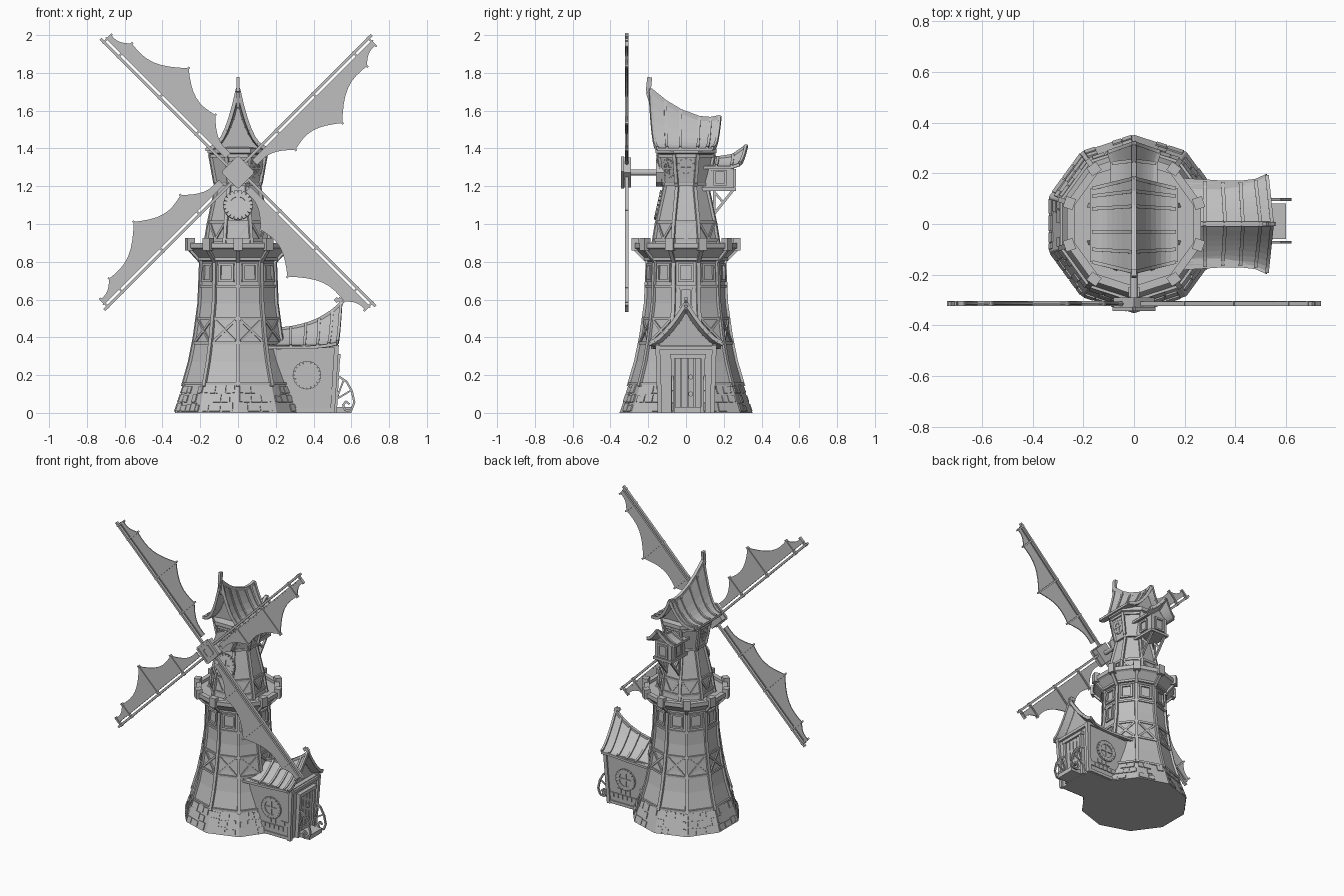
import bpy, bmesh, math, random
from mathutils import Vector, Matrix

cube = bpy.data.objects.get("Cube")
if cube:
    bpy.data.objects.remove(cube, do_unlink=True)
random.seed(4)

stone_grey = bpy.data.materials.new("stone_grey")
stone_grey.use_nodes = True
GREY = (0.52, 0.52, 0.52, 1)
stone_grey.diffuse_color = GREY
stone_grey.node_tree.nodes["Principled BSDF"].inputs["Base Color"].default_value = GREY


def finish(name, bm, thickness=0, turn=0):
    bmesh.ops.recalc_face_normals(bm, faces=bm.faces)
    mesh = bpy.data.meshes.new(name)
    bm.to_mesh(mesh)
    bm.free()
    mesh.materials.append(stone_grey)
    obj = bpy.data.objects.new(name, mesh)
    obj.rotation_euler.z = turn
    bpy.context.collection.objects.link(obj)
    if thickness:
        mod = obj.modifiers.new("thickness", 'SOLIDIFY')
        mod.thickness = thickness
        mod.offset = 0
    return obj


def frame(along, normal):
    side = normal.cross(along).normalized()
    return Matrix((side, along.cross(side).normalized(), along)).transposed().to_4x4()


def beam(bm, a, b, width, depth, normal):
    a, b = Vector(a), Vector(b)
    along = (b - a).normalized()
    mat = Matrix.Translation((a + b) / 2) @ frame(along, Vector(normal))
    bmesh.ops.create_cube(bm, size=1, matrix=mat @ Matrix.Diagonal((width, depth, (b - a).length, 1)))


def path(bm, points, width, depth, normal):
    for a, b in zip(points, points[1:]):
        beam(bm, a, b, width, depth, normal)


def block(bm, low, high):
    low, high = Vector(low), Vector(high)
    mat = Matrix.Translation((low + high) / 2) @ Matrix.Diagonal((*(high - low), 1))
    bmesh.ops.create_cube(bm, size=1, matrix=mat)


def disc(bm, center, normal, radius, depth, sides=20):
    quat = Vector(normal).to_track_quat('Z', 'Y')
    mat = Matrix.Translation(center) @ quat.to_matrix().to_4x4()
    bmesh.ops.create_cone(bm, cap_ends=True, segments=sides, radius1=radius, radius2=radius,
                          depth=depth, matrix=mat)


def round_window(bm, center, normal, radius, depth):
    center, normal = Vector(center), Vector(normal).normalized()
    side = normal.cross(Vector((0, 0, 1))).normalized()
    up = side.cross(normal)
    disc(bm, center - normal * depth * 0.3, normal, radius * 0.9, depth * 0.6)
    ring = [center + radius * (side * math.cos(t) + up * math.sin(t))
            for t in (k * math.tau / 20 for k in range(21))]
    path(bm, ring, depth, radius * 0.22, side.cross(up))
    beam(bm, center - side * radius, center + side * radius, 0.012, 0.012, normal)
    beam(bm, center - up * radius, center + up * radius, 0.012, 0.012, normal)


class Tower:
    """Polygonal tower with a (radius, height) profile."""

    def __init__(self, profile, sides, phase):
        self.profile, self.sides, self.phase = profile, sides, phase

    def corner(self, i, r, z):
        t = self.phase + math.tau * i / self.sides
        return Vector((r * math.cos(t), r * math.sin(t), z))

    def radius(self, z):
        for (r0, z0), (r1, z1) in zip(self.profile, self.profile[1:]):
            if z0 <= z <= z1:
                return r0 + (r1 - r0) * (z - z0) / (z1 - z0)
        return self.profile[-1][0]

    def at(self, i, f, z):
        r = self.radius(z)
        return self.corner(i, r, z).lerp(self.corner(i + 1, r, z), f)

    def normal(self, i):
        return self.corner(i + 0.5, 1, 0)

    def body(self, name, extra):
        bm = bmesh.new()
        rings = [[bm.verts.new(self.corner(i, r, z)) for i in range(self.sides)]
                 for r, z in self.profile + extra]
        for low, high in zip(rings, rings[1:]):
            for i in range(self.sides):
                j = (i + 1) % self.sides
                bm.faces.new((low[i], low[j], high[j], high[i]))
        bm.faces.new(rings[0])
        bm.faces.new(rings[-1])
        finish(name, bm)

    def ribs(self, bm, heights, width):
        for i in range(self.sides):
            path(bm, [self.at(i, 0, z) for z in heights], width, 0.022, self.corner(i, 1, 0))

    def band(self, bm, z, height, depth):
        for i in range(self.sides):
            beam(bm, self.at(i, 0, z), self.at(i, 1, z), height, depth, self.normal(i))

    def strip(self, bm, i, a, b, width, depth=0.014):
        beam(bm, self.at(i, *a), self.at(i, *b), width, depth, self.normal(i))

    def window(self, bm, i, z0, z1, f):
        for g in (f, 1 - f):
            self.strip(bm, i, (g, z0), (g, z1), 0.012, 0.024)
        for z in (z0, z1):
            self.strip(bm, i, (f - 0.06, z), (1.06 - f, z), 0.012, 0.024)


# Lower tower: body, timber, windows, stones, parapet
lower = Tower([(.352, 0), (.3, .15), (.265, .27), (.238, .4), (.212, .58), (.203, .8),
               (.265, .865), (.278, .872), (.278, .9)], 10, math.pi / 2)
lower.body("lower_tower", [(.245, .9), (.245, .88), (.1, .88)])
bm = bmesh.new()
lower.ribs(bm, [.14, .27, .4, .58, .8, .865], .02)
for z in (.37, .5, .67, .815):
    lower.band(bm, z, .014, .016)
lower.band(bm, .155, .014, .018)
for i in range(10):
    lower.strip(bm, i, (.1, .38), (.9, .49), .013)
    lower.strip(bm, i, (.9, .38), (.1, .49), .013)
    lower.window(bm, i, .7, .785, .22)
lower.window(bm, 7, .56, .66, .3)
finish("lower_timber", bm)

bm = bmesh.new()
for i in range(10):
    for row in range(3):
        z, f = .008 + row * .048, .03
        while f < .85:
            step = random.uniform(.16, .34)
            end = min(f + step, .97)
            if random.random() < .8:
                mid = (f + end) / 2
                width = (end - f) * .618 * lower.radius(z) * .9
                lower.strip(bm, i, (mid, z), (mid, z + random.uniform(.032, .043)), width, .012)
            f = end
finish("base_stones", bm)

bm = bmesh.new()
for i in range(10):
    beam(bm, lower.corner(i, .268, .86), lower.corner(i, .268, .925), .045, .04, lower.corner(i, 1, 0))
finish("parapet_blocks", bm)

# Upper tower
upper = Tower([(.186, .88), (.165, 1.0), (.142, 1.1), (.118, 1.2), (.128, 1.22), (.157, 1.37),
               (.174, 1.375), (.174, 1.4)], 8, math.pi / 8)
upper.body("upper_tower", [(.1, 1.41)])
bm = bmesh.new()
upper.ribs(bm, [.88, 1.0, 1.1, 1.2, 1.22, 1.37], .018)
for z in (.915, 1.01, 1.21, 1.36):
    upper.band(bm, z, .016, .016)
for i in range(8):
    upper.strip(bm, i, (.08, 1.0), (.5, .92), .012)
    upper.strip(bm, i, (.92, 1.0), (.5, .92), .012)
finish("upper_timber", bm)

bm = bmesh.new()
for i in (0, 2, 4, 6, 7):
    if i not in (1, 5):
        n = upper.normal(i - 1)
        if n.y < .9:
            round_window(bm, upper.at(i - 1, .5, 1.295), n + Vector((0, 0, -.2)), .04, .024)
round_window(bm, (0, -.147, 1.1), (0, -1, .22), .062, .035)
finish("upper_windows", bm)


def roof(name, stations, power, gables, turn=0):
    """Concave saddle roof; stations hold ridge pos, ridge z, eave pos, eave z, half width."""
    bm, rib_bm, rows = bmesh.new(), bmesh.new(), []
    for ridge, top, eave, low, half in stations:
        row = []
        for k in range(-8, 9):
            s = abs(k) / 8
            row.append(Vector((half * k / 8, ridge + (eave - ridge) * s,
                               low + (top - low) * (1 - s) ** power)))
        rows.append(row)
        path(rib_bm, [p + Vector((0, 0, .006)) for p in row], .014, .02, (0, 0.01, 1))
    grid = [[bm.verts.new(p) for p in row] for row in rows]
    for a, b in zip(grid, grid[1:]):
        for k in range(16):
            bm.faces.new((a[k], a[k + 1], b[k + 1], b[k]))
    for g in gables:
        bm.faces.new([bm.verts.new(p) for p in rows[g]])
    path(rib_bm, [row[8] for row in rows], .02, .024, (0, 0, 1))
    for side in (0, 16):
        path(rib_bm, [row[side] for row in rows], .016, .016, (0, 0, 1))
    finish(name, bm, .012, turn)
    finish(name + "_ribs", rib_bm, 0, turn)


# Cap roof with leaning finial
roof("cap_roof", [(-.19, 1.71, -.15, 1.395, .165), (-.11, 1.645, -.1, 1.395, .165),
                  (-.03, 1.597, -.03, 1.395, .165), (.07, 1.56, .06, 1.395, .165),
                  (.13, 1.555, .11, 1.395, .165), (.18, 1.565, .14, 1.395, .165)], 2.5, (1, 4))
bm = bmesh.new()
path(bm, [(0, -.175, 1.62), (0, -.2, 1.7), (0, -.192, 1.777)], .018, .026, (0, 1, 0))
finish("cap_finial", bm)

# Rear dormer with lattice brackets
roof("dormer_roof", [(.08, 1.35, .08, 1.3, .085), (.17, 1.347, .16, 1.3, .085),
                     (.25, 1.36, .24, 1.3, .085), (.32, 1.41, .285, 1.315, .1)], 1.5, (2,))
bm = bmesh.new()
block(bm, (-.065, .08, 1.18), (.065, .255, 1.305))
block(bm, (-.073, .08, 1.175), (.073, .265, 1.192))
for x in (-.065, .065):
    for y in (.15, .21):
        beam(bm, (x, y, 1.21), (x, y, 1.28), .012, .018, (1, 0, 0))
    for z in (1.21, 1.28):
        beam(bm, (x, .145, z), (x, .215, z), .012, .018, (1, 0, 0))
    beam(bm, (x * .8, .13, 1.03), (x * .8, .25, 1.18), .014, .014, (1, 0, 0))
    beam(bm, (x * .8, .15, 1.06), (x * .8, .15, 1.18), .012, .012, (1, 0, 0))
    beam(bm, (x * .8, .15, 1.17), (x * .8, .2, 1.11), .012, .012, (1, 0, 0))
    beam(bm, (x * .5, .257, 1.205), (x * .5, .257, 1.285), .012, .016, (0, 1, 0))
for z in (1.205, 1.285):
    beam(bm, (-.04, .257, z), (.04, .257, z), .012, .016, (0, 1, 0))
finish("dormer", bm)

# Side house: roof, leaning walls, timber, stones
roof("house_roof", [(.16, .435, .16, .345, .175), (.28, .447, .28, .345, .168),
                    (.36, .465, .35, .345, .163), (.43, .492, .42, .35, .163),
                    (.5, .535, .48, .357, .17), (.545, .575, .525, .367, .19)], 1.5, (4,), -math.pi / 2)
bm = bmesh.new()
block(bm, (.12, -.14, 0), (.5, .14, .36))
for v in bm.verts:
    if v.co.z > .1:
        v.co.y *= 1.07
        if v.co.x > .3:
            v.co.x = .518
finish("house_walls", bm)

bm = bmesh.new()
for s in (-1, 1):
    beam(bm, (.5, s * .138, 0), (.522, s * .15, .36), .024, .024, (0, 1, 0))
    beam(bm, (.2, s * .151, .345), (.525, s * .151, .355), .018, .014, (0, 1, 0))
    beam(bm, (.25, s * .141, .015), (.5, s * .141, .015), .02, .014, (0, 1, 0))
    round_window(bm, (.365, s * .15, .2), (0, s, 0), .062, .028)
    for row in range(2):
        for k in range(6):
            x = .3 + k * .035 + row * .012
            if random.random() < .8:
                beam(bm, (x, s * .142, .055 + row * .04), (x, s * .143, .085 + row * .04), .03, .012, (0, 1, 0))
beam(bm, (.52, -.15, .345), (.52, .15, .345), .02, .024, (1, 0, 0))
path(bm, [(.53, 0, .55), (.55, 0, .59), (.53, 0, .605), (.515, 0, .59)], .022, .014, (0, 1, 0))
finish("house_timber", bm)

# Door, knobs, step
bm = bmesh.new()
for y in (-.07, .09):
    beam(bm, (.508, y, 0), (.526, y, .3), .02, .03, (1, 0, 0))
beam(bm, (.527, -.085, .3), (.527, .105, .3), .024, .032, (1, 0, 0))
for k in range(4):
    beam(bm, (.505, -.043 + k * .035, 0), (.522, -.043 + k * .035, .29), .031, .016, (1, 0, 0))
for z in (.1, .19):
    disc(bm, (.524, .025, z), (1, 0, 0), .013, .02, 10)
block(bm, (.49, -.06, 0), (.6, .08, .03))
finish("door", bm)

# Scrolled handrails with struts
bm = bmesh.new()
for y in (-.072, .097):
    rail = [(.5, .195), (.535, .192), (.575, .165), (.603, .115), (.616, .055), (.6, .015),
            (.568, .012), (.556, .04), (.572, .062), (.59, .045)]
    path(bm, [(x, y, z) for x, z in rail], .011, .011, (0, 1, 0))
    beam(bm, (.5, y, .06), (.6, y, .12), .009, .009, (0, 1, 0))
    beam(bm, (.5, y, .02), (.56, y, .175), .009, .009, (0, 1, 0))
finish("handrails", bm)

# Axle, collar and diamond hub
HUB = Vector((0, -.314, 1.273))
bm = bmesh.new()
disc(bm, (0, -.2, HUB.z), (0, 1, 0), .015, .24, 12)
disc(bm, (0, -.135, HUB.z), (0, 1, 0), .075, .05, 8)
disc(bm, HUB, (0, 1, 0), .08, .048, 4)
for radius in (.08, .042):
    ring = [HUB + Vector((radius * math.cos(t), -.022, radius * math.sin(t)))
            for t in (k * math.pi / 2 for k in range(5))]
    path(bm, ring, .014, .016, (0, 1, 0))
finish("hub", bm)

# Four scalloped sails
KNOTS = [(.1, .045), (.3, .13), (.575, .205), (.88, .085), (.99, .04)]
spars, cloth = bmesh.new(), bmesh.new()
for arm in range(4):
    t = math.pi / 4 + arm * math.pi / 2
    u = Vector((math.cos(t), 0, math.sin(t)))
    v = Vector((math.sin(t), 0, -math.cos(t)))
    beam(spars, HUB - v * .014, HUB + u * 1.015 - v * .014, .014, .018, (0, 1, 0))
    beam(spars, HUB + u * .1 + v * .01, HUB + u * 1.0 + v * .01, .007, .012, (0, 1, 0))
    for a, b in KNOTS[1:]:
        beam(spars, HUB + u * a - v * .024, HUB + u * a + v * (b + .008), .011, .02, (0, 1, 0))
    for (a0, b0), (a1, b1) in zip(KNOTS, KNOTS[1:]):
        pairs = []
        for k in range(9):
            f = k / 8
            a = a0 + (a1 - a0) * f
            b = b0 + (b1 - b0) * f - .16 * (a1 - a0) * math.sin(math.pi * f)
            pairs.append((cloth.verts.new(HUB + u * a + v * .008), cloth.verts.new(HUB + u * a + v * b)))
        for p, q in zip(pairs, pairs[1:]):
            cloth.faces.new((p[0], q[0], q[1], p[1]))
finish("sail_spars", spars)
finish("sail_cloth", cloth, .006)
